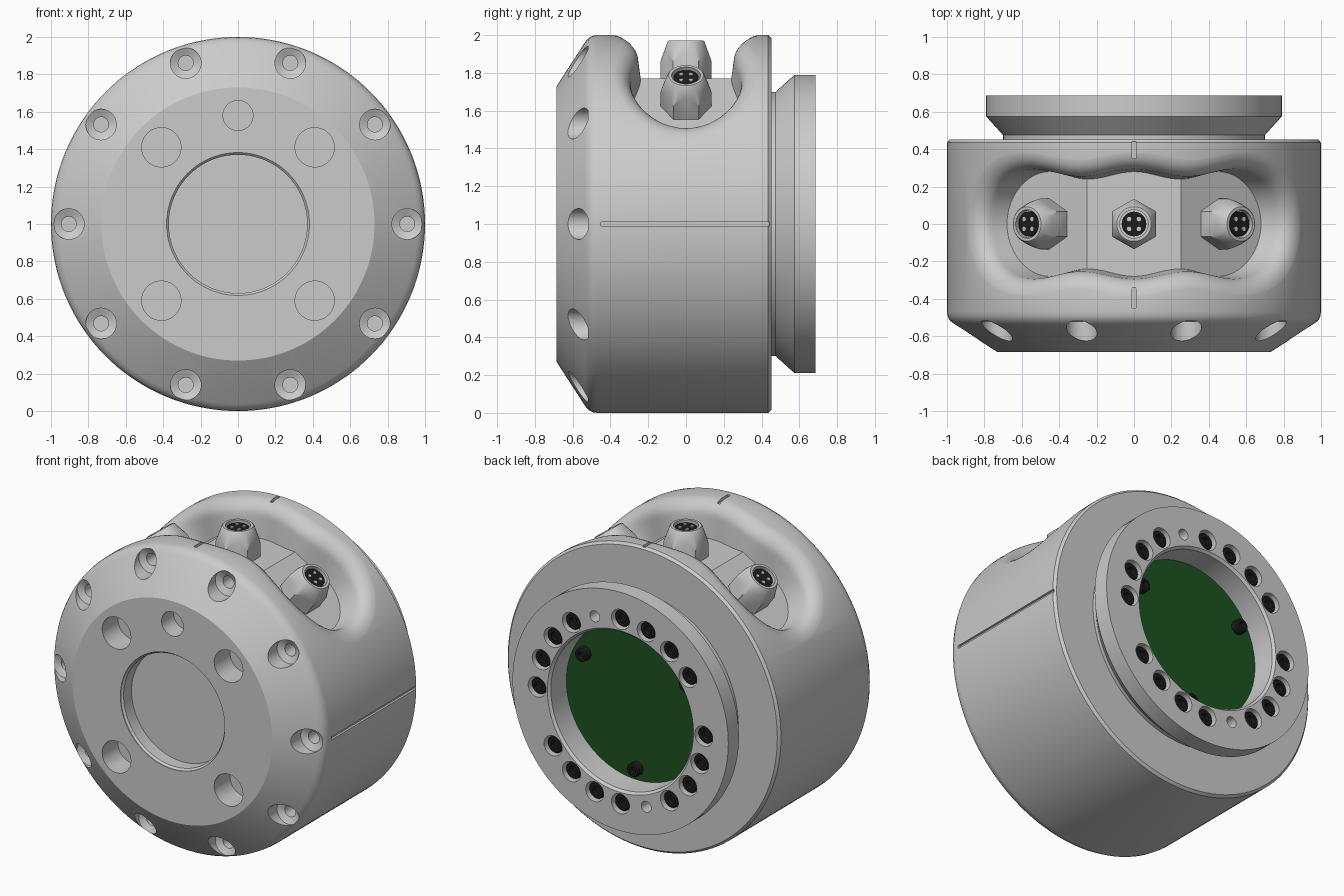
import bpy, bmesh
from math import sin, cos, pi, radians, degrees, sqrt
from mathutils import Matrix, Vector

if "Cube" in bpy.data.objects:
    bpy.data.objects.remove(bpy.data.objects["Cube"])

AXIS = Matrix.Translation((0, 0, 1)) @ Matrix.Rotation(-pi / 2, 4, 'X')   # local z -> world +y


def material(name, rgb):
    m = bpy.data.materials.new(name)
    m.diffuse_color = (*rgb, 1)
    m.use_nodes = True
    m.node_tree.nodes["Principled BSDF"].inputs["Base Color"].default_value = m.diffuse_color
    return m


BLACK = material("black_plastic", (0.012, 0.012, 0.012))
GREEN = material("board_green", (0.012, 0.085, 0.015))


def lathe(bm, profile, mat, n=32):
    """Revolve (radius, height) points about local z into bm."""
    new, rings = [], []
    for r, h in profile:
        if r == 0:
            rings.append([bm.verts.new(mat @ Vector((0, 0, h)))] * n)
        else:
            rings.append([bm.verts.new(mat @ Vector((r * cos(2 * pi * i / n), r * sin(2 * pi * i / n), h)))
                          for i in range(n)])
    closed = profile[0][0] != 0
    pairs = list(zip(rings, rings[1:])) + ([(rings[-1], rings[0])] if closed else [])
    for a, b in pairs:
        for i in range(n):
            j = (i + 1) % n
            loop = list(dict.fromkeys((a[i], a[j], b[j], b[i])))
            if len(loop) > 2:
                bm.faces.new(loop)


def rod(bm, r, h0, h1, mat, n=32):
    lathe(bm, [(0, h0), (r, h0), (r, h1), (0, h1)], mat, n)


def box(bm, x, y, z):
    c = Vector(((x[0] + x[1]) / 2, (y[0] + y[1]) / 2, (z[0] + z[1]) / 2))
    m = Matrix.Translation(c) @ Matrix.Diagonal((x[1] - x[0], y[1] - y[0], z[1] - z[0], 1))
    bmesh.ops.create_cube(bm, size=1, matrix=m)


def finish(bm, name, mat=None):
    bmesh.ops.recalc_face_normals(bm, faces=bm.faces[:])
    me = bpy.data.meshes.new(name)
    bm.to_mesh(me)
    bm.free()
    ob = bpy.data.objects.new(name, me)
    bpy.context.collection.objects.link(ob)
    if mat:
        me.materials.append(mat)
    return ob


def activate(ob):
    bpy.ops.object.select_all(action='DESELECT')
    ob.select_set(True)
    bpy.context.view_layer.objects.active = ob


def boolean(ob, cutter, op='DIFFERENCE'):
    cutter.hide_render = True
    activate(ob)
    mod = ob.modifiers.new("cut", 'BOOLEAN')
    mod.operation, mod.object, mod.solver = op, cutter, 'EXACT'
    bpy.ops.object.modifier_apply(modifier=mod.name)
    bpy.data.objects.remove(cutter)


def smooth(ob, angle=28):
    activate(ob)
    bpy.ops.object.shade_smooth_by_angle(angle=radians(angle))


def at(x, z):
    """Axis along +y through world (x, z) measured from the housing centre."""
    return Matrix.Translation((x, 0, z)) @ AXIS


def polar(r, deg):
    return at(r * sin(radians(deg)), r * cos(radians(deg)))


# housing
bm = bmesh.new()
lathe(bm, [(0, -.685), (.73, -.685), (.962, -.535), (.983, -.518), (.996, -.495), (1, -.47),
           (1, .435), (.985, .452), (0, .452)], AXIS, 144)
housing = finish(bm, "housing")

# connector pocket: wavy outline wrapped round the top, rounded rim, three flat floor facets
half = []
for k in range(-36, 37, 2):
    half.append((radians(k) * .85, .26 + .02 * cos(2 * pi * k / 36)))
end = [(radians(36 + 20 * sin(a)) * .85, .28 * cos(a)) for a in [pi / 2 * i / 12 for i in range(1, 13)]]
half = [(-u, h) for u, h in reversed(end)] + half + end
m = len(half)
outline = half + [(u, -h) for u, h in reversed(half[1:-1])]
rim = [(0, None), (.012, .90)]
rim += [(.112 - .1 * cos(a), .90 + .1 * sin(a)) for a in [radians(d) for d in (12, 24, 36, 48, 60, 72, 82)]]
rim += [(.115, 1.002), (.115, 1.12)]
bm, rings = bmesh.new(), []
for off, rad in rim:
    ring = []
    for i, (u, y) in enumerate(outline):
        p, q = outline[i - 1], outline[(i + 1) % len(outline)]
        t = Vector((q[0] - p[0], q[1] - p[1])).normalized()
        th, yy = (u - t.y * off) / .85, y + t.x * off
        facet = radians(36) * max(-1, min(1, round(degrees(th) / 36)))
        r = rad or .77 / cos(th - facet)
        ring.append(bm.verts.new((r * sin(th), yy, 1 + r * cos(th))))
    rings.append(ring)
for a, b in zip(rings, rings[1:]):
    for i in range(len(a)):
        j = (i + 1) % len(a)
        bm.faces.new((a[i], a[j], b[j], b[i]))
for ring in (rings[0], rings[-1]):
    n = len(ring)
    for i in range(m - 1):
        bm.faces.new(list(dict.fromkeys((ring[i], ring[i + 1], ring[(n - i - 1) % n], ring[(n - i) % n]))))
# flip offset direction is handled by the outline order (clockwise), normals are recalculated
boolean(housing, finish(bm, "pocket_cutter"))

# front recess, mounting holes, bevel screw holes, index grooves
bm = bmesh.new()
lathe(bm, [(0, -.8), (.382, -.8), (.382, -.68), (.37, -.668), (.37, -.585), (0, -.585)], AXIS, 80)
for x in (-.41, .41):
    for z in (-.41, .41):
        rod(bm, .105, -.8, -.52, at(x, z), 40)
rod(bm, .08, -.8, -.56, at(0, .58), 40)
for k in range(10):
    lathe(bm, [(0, -.8), (.082, -.8), (.082, -.52), (.04, -.5), (.04, -.4), (0, -.4)], polar(.905, 90 + 36 * k))
box(bm, (.985, 1.1), (-.45, .44), (.99, 1.01))
box(bm, (-.01, .01), (.35, .44), (1.98, 2.1))
box(bm, (-.01, .01), (-.45, -.34), (1.98, 2.1))
boolean(housing, finish(bm, "hole_cutter"))
smooth(housing)

# tool-side flange with dovetail edge and bore
bm = bmesh.new()
lathe(bm, [(0, .40), (.70, .40), (.70, .475), (.79, .575), (.79, .686), (.535, .686), (.52, .67),
           (.52, .50), (0, .50)], AXIS, 128)
flange = finish(bm, "flange")
pins = (1, 6, 11, 16)
bm = bmesh.new()
for k in range(20):
    if k in (1, 11):
        rod(bm, .036, .58, .8, polar(.61, 18 * k), 24)
    elif k not in pins:
        rod(bm, .066, .61, .8, polar(.61, 18 * k), 28)
boolean(flange, finish(bm, "flange_hole_cutter"))
smooth(flange)

# circuit board
bm = bmesh.new()
rod(bm, .519, .495, .51, AXIS, 96)
smooth(finish(bm, "circuit_board", GREEN))

# black socket screws in the flange and on the board
bm = bmesh.new()


def screw(mat, h, r):
    lathe(bm, [(0, h - .06), (r, h - .06), (r, h - .008), (r - .008, h), (r * .5, h), (r * .5, h - .03),
               (0, h - .03)], mat, 24)


for k in range(20):
    if k not in pins:
        screw(polar(.61, 18 * k), .668, .056)
for d in (60, 180, 300):
    screw(polar(.44, d), .56, .045)
smooth(finish(bm, "socket_screws", BLACK))

# three cable connectors: hexagonal body with tapered round tip, black insert, contact pins
for label, ang in (("left", -36), ("middle", 0), ("right", 36)):
    M = Matrix.Translation((0, 0, 1)) @ Matrix.Rotation(radians(ang), 4, 'Y')
    bm = bmesh.new()
    lathe(bm, [(0, .74), (.15, .74), (.15, .82), (.098, .965), (.092, .972), (.076, .972), (.076, .93),
               (0, .93)], M, 48)
    nut = finish(bm, label + "_connector")
    bm = bmesh.new()
    rod(bm, .135, .70, 1.05, M @ Matrix.Rotation(pi / 6, 4, 'Z'), 6)
    boolean(nut, finish(bm, "hex_cutter"), 'INTERSECT')
    smooth(nut)
    bm = bmesh.new()
    rod(bm, .066, .925, .958, M, 32)
    smooth(finish(bm, label + "_connector_insert", BLACK))
    bm = bmesh.new()
    for x in (-.026, .026):
        for y in (-.026, .026):
            rod(bm, .012, .95, .964, M @ Matrix.Translation((x, y, 0)), 12)
    smooth(finish(bm, label + "_connector_contacts"))
